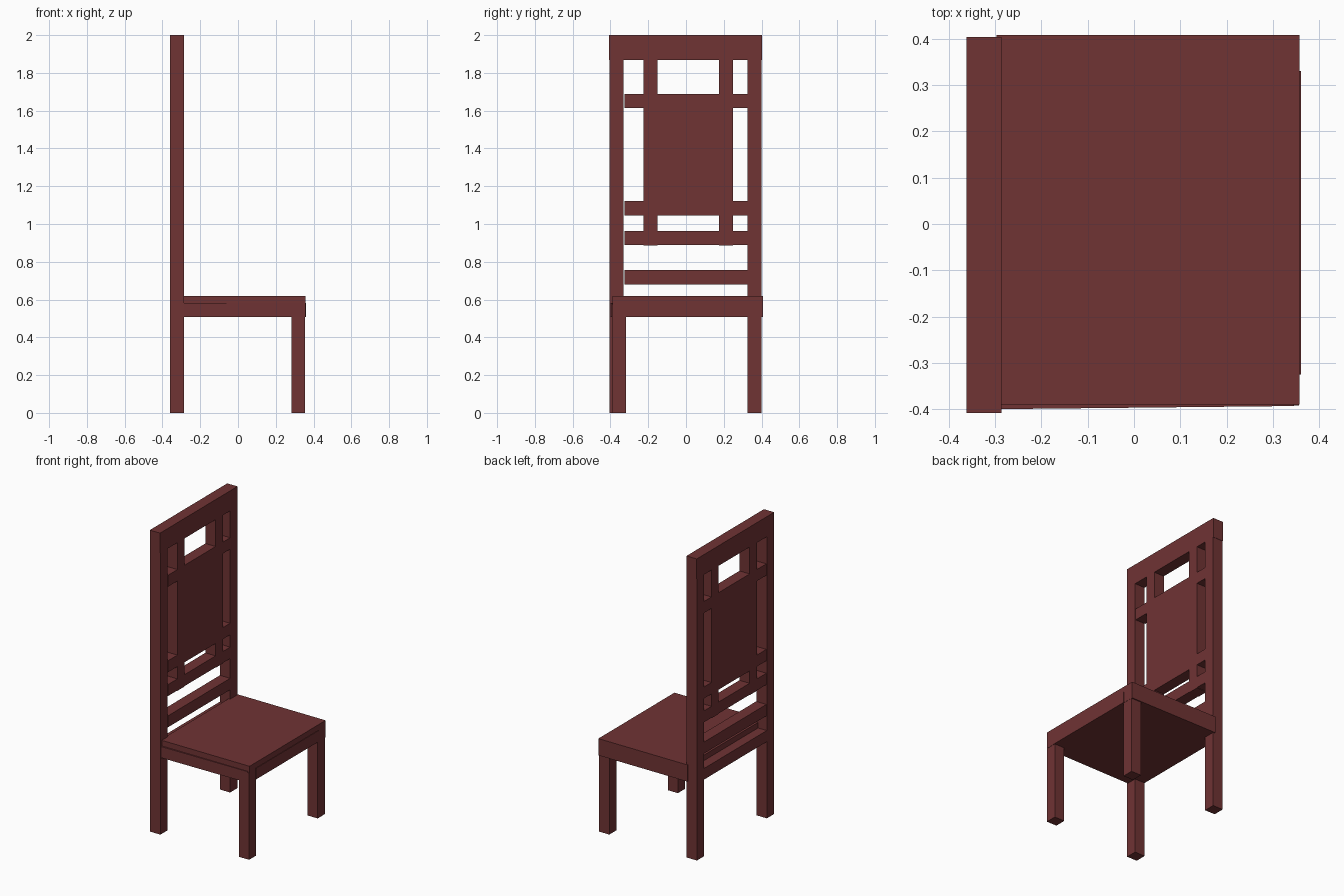
import bpy
import math

if "Cube" in bpy.data.objects:
    bpy.data.objects.remove(bpy.data.objects["Cube"])

wood = bpy.data.materials.new("dark_red_wood")
wood.diffuse_color = (0.16, 0.033, 0.034, 1)
wood.use_nodes = True
wood.node_tree.nodes["Principled BSDF"].inputs["Base Color"].default_value = wood.diffuse_color


def box(name, x, y, z, turn=0.0):
    """Box from (min, max) ranges, optionally turned about its vertical axis."""
    bpy.ops.mesh.primitive_cube_add(size=1)
    ob = bpy.context.object
    ob.name = name
    ob.location = [(a + b) / 2 for a, b in (x, y, z)]
    ob.scale = [b - a for a, b in (x, y, z)]
    ob.rotation_euler.z = math.radians(turn)
    ob.data.materials.append(wood)
    return ob


BACK = (-0.361, -0.286)    # depth of the backrest frame
FRONT = (0.282, 0.356)     # depth of the front legs

# Back posts run from the floor to the top; front legs stop under the seat
box("back_post_left", BACK, (-0.405, -0.331), (0, 1.95))
box("back_post_right", BACK, (0.326, 0.401), (0, 1.95))
box("front_leg_left", FRONT, (-0.392, -0.318), (0, 0.575))
box("front_leg_right", FRONT, (0.326, 0.401), (0, 0.575))

# Backrest top rail and cross rails
box("top_rail", BACK, (-0.408, 0.403), (1.867, 2.0))
for i, z in enumerate((0.681, 0.888, 1.046, 1.613)):
    box(f"cross_rail_{i + 1}", BACK, (-0.326, 0.328), (z, z + 0.076))

# Upright slats and the solid panel between them
for side, y in (("left", -0.226), ("right", 0.174)):
    box(f"back_slat_{side}", BACK, (y, y + 0.075), (0.885, 1.88))
box("back_panel", BACK, (-0.16, 0.18), (1.05, 1.685))

# Seat with its supporting rails; the left rail sits slightly skewed
box("seat", (-0.297, 0.357), (-0.389, 0.408), (0.508, 0.619))
box("seat_rail_left", (-0.29, 0.345), (-0.396, -0.322), (0.508, 0.582), 0.6)
box("seat_rail_right", (-0.29, 0.345), (0.328, 0.402), (0.508, 0.582))
box("seat_rail_front", (0.286, 0.360), (-0.325, 0.33), (0.508, 0.582))
box("seat_rail_back", BACK, (-0.335, 0.33), (0.508, 0.582))
